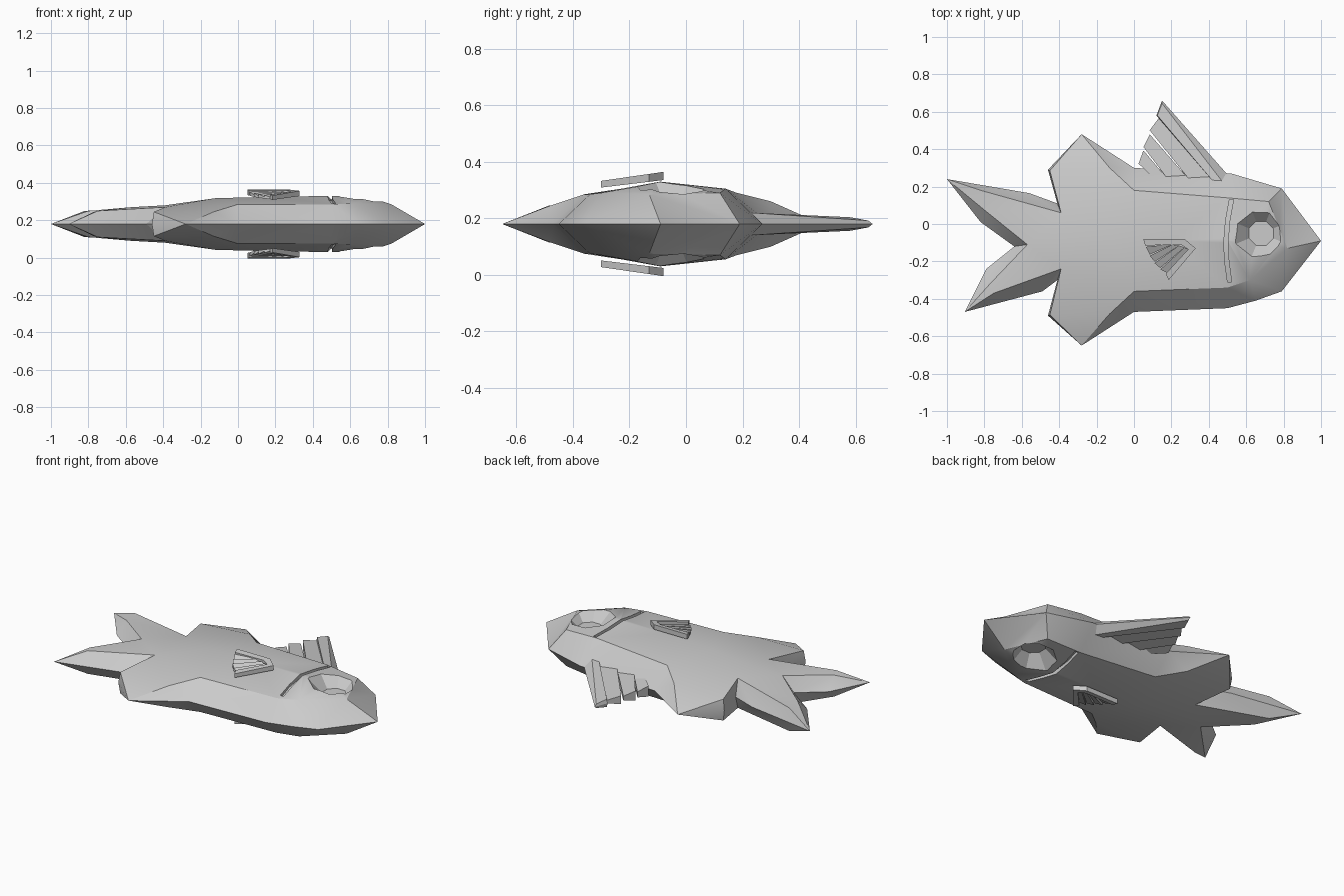
import bpy, bmesh, math
from mathutils import Vector, Matrix
from mathutils.geometry import delaunay_2d_cdt

if "Cube" in bpy.data.objects:
    bpy.data.objects.remove(bpy.data.objects["Cube"])

MID = 0.18  # height of the symmetry plane

grey = bpy.data.materials.new("plain_grey")
grey.use_nodes = True
grey.diffuse_color = (0.6, 0.6, 0.6, 1)
grey.node_tree.nodes["Principled BSDF"].inputs["Base Color"].default_value = grey.diffuse_color


def add_object(name, bm, merge=False):
    """Turn a half mesh into an object mirrored through the middle plane."""
    mesh = bpy.data.meshes.new(name)
    bm.to_mesh(mesh)
    bm.free()
    mesh.materials.append(grey)
    obj = bpy.data.objects.new(name, mesh)
    obj.location.z = MID
    bpy.context.collection.objects.link(obj)
    mirror = obj.modifiers.new("mirror", "MIRROR")
    mirror.use_axis = (False, False, True)
    mirror.use_mirror_merge = merge
    return obj


def slab(bm, bottom, top):
    """Closed solid between two matching loops of points."""
    lo = [bm.verts.new(p) for p in bottom]
    hi = [bm.verts.new(p) for p in top]
    bm.faces.new(lo[::-1])
    bm.faces.new(hi)
    n = len(lo)
    for i in range(n):
        j = (i + 1) % n
        bm.faces.new((lo[i], lo[j], hi[j], hi[i]))
    bmesh.ops.recalc_face_normals(bm, faces=bm.faces)


# Body: flat outline, raised ridge lines, and a spine of high points
nose, tail_a, tail_b = (1, -.09, 0), (-1, .24, 0), (-.905, -.47, 0)
fin_a, fin_b = (-.28, .48, 0), (-.28, -.65, 0)
rim = [nose, (.79, .19, 0), (.52, .27, 0), (0, .3, 0), fin_a, (-.46, .29, 0),
       (-.41, .11, 0), (-.56, .165, 0), tail_a, (-.82, .01, 0), (-.64, -.12, 0),
       (-.79, -.24, 0), tail_b, (-.49, -.36, 0), (-.41, -.3, 0), (-.46, -.49, 0),
       fin_b, (0, -.47, 0), (.5, -.45, 0), (.65, -.41, 0), (.79, -.36, 0)]
ridge = [nose, (.82, -.13, .105), (.62, -.3, .11), (.5, -.34, .105), (0, -.36, .105),
         (-.13, -.48, .065), fin_b, (-.45, -.485, .065), (-.39, -.24, .09),
         (-.75, -.37, .07), tail_b, (-.77, -.32, .065), (-.57, -.11, .09),
         (-.8, .075, .07), tail_a, (-.82, .18, .07), (-.39, .06, .09),
         (-.45, .285, .065), fin_a, (-.13, .3, .08), (0, .18, .11),
         (.5, .14, .125), (.72, .12, .11)]
spine = [(-.39, -.09, .1), (-.12, -.08, .138), (.2, -.09, .146), (.5, -.09, .15), (.7, -.1, .145)]

points = list(dict.fromkeys(rim + ridge + spine))
edges = [(points.index(p), points.index(q)) for p, q in zip(rim, rim[1:] + rim[:1])]
edges += [(points.index(p), points.index(q)) for p, q in zip(ridge, ridge[1:])]
flat, _, tris, origin, _, _ = delaunay_2d_cdt([Vector(p[:2]) for p in points], edges, [], 1, 1e-5)
bm = bmesh.new()
verts = [bm.verts.new((v.x, v.y, points[o[0]][2] if o else 0)) for v, o in zip(flat, origin)]
for t in tris:
    bm.faces.new([verts[i] for i in t])
body = add_object("fish_body", bm, True)

# Eye sockets: eight-sided tapered cutter
bm = bmesh.new()
bmesh.ops.create_cone(bm, cap_ends=True, segments=8, radius1=.07, radius2=.2, depth=.13,
                      matrix=Matrix.Translation((.68, -.05, .135)) @ Matrix.Rotation(math.pi / 8, 4, "Z"))
eye_cutter = add_object("eye_cutter", bm)

# Gill slits: thin bent cutter following the surface
bm = bmesh.new()
path = [(.52, .13, .105), (.5, .02, .12), (.49, -.1, .125), (.495, -.2, .115), (.51, -.31, .09)]
slit = [(x - .01, y, h) for x, y, h in path] + [(x + .012, y, h) for x, y, h in path[::-1]]
slab(bm, slit, [(x, y, .25) for x, y, h in slit])
bmesh.ops.triangulate(bm, faces=bm.faces)
gill_cutter = add_object("gill_cutter", bm)

bpy.context.view_layer.objects.active = body
body.select_set(True)
for cutter in (eye_cutter, gill_cutter):
    cutter.hide_render = True
    cut = body.modifiers.new("cut", "BOOLEAN")
    cut.operation, cut.object, cut.solver = "DIFFERENCE", cutter, "EXACT"
for name in [m.name for m in body.modifiers]:
    bpy.ops.object.modifier_apply(modifier=name)
for cutter in (eye_cutter, gill_cutter):
    bpy.data.objects.remove(cutter)
bpy.ops.object.shade_smooth_by_angle(angle=math.radians(24))


def ray_panels(bm, roots, ends, low, high, step):
    """Overlapping ray panels, each thinner toward the rear."""
    for i in range(len(roots) - 1):
        a, b = Vector(roots[i]), Vector(ends[i])
        c, d = Vector(ends[i + 1]), Vector(roots[i + 1])
        b = b.lerp(a, .04)
        c = c.lerp(b, .15)
        loop = (a, b, c, d)
        slab(bm, [(p.x, p.y, low(p.y)) for p in loop],
             [(p.x, p.y, high(p.y) - s) for p, s in zip(loop, (step, step, 0, 0))])


# Dorsal fin: leading bar with a sharp tip, then ray panels
bm = bmesh.new()
bar = [(.53, .23), (.15, .66), (.12, .58), (.43, .22)]
slab(bm, [(x, y, 0) for x, y in bar],
     [(x, y, h) for (x, y), h in zip([(.47, .23), (.15, .645), (.125, .58), (.43, .22)],
                                     (.04, .012, .024, .04))])
ray_panels(bm, [(.43, .22), (.31, .22), (.18, .24), (.09, .26)],
           [(.12, .58), (.075, .49), (.045, .4), (.02, .31)],
           lambda y: 0, lambda y: .045 - .04 * y, .012)
add_object("dorsal_fin", bm)

# Side fins: tilted frame bars with a fan of rays, one on each face
bm = bmesh.new()
low = lambda y: .165 + .12 * y
high = lambda y: .196 + .145 * y
bars = ([(.05, -.08), (.27, -.08), (.33, -.13), (.29, -.135), (.25, -.11), (.06, -.115)],
        [(.33, -.13), (.185, -.3), (.17, -.265), (.29, -.135)])
for bar in bars:
    slab(bm, [(x, y, low(y)) for x, y in bar], [(x, y, high(y)) for x, y in bar])
ray_panels(bm, [(.29, -.135), (.27, -.125), (.24, -.115), (.2, -.112), (.16, -.112)],
           [(.17, -.265), (.135, -.24), (.105, -.205), (.08, -.165), (.06, -.115)],
           low, lambda y: high(y) - .006, .01)
add_object("side_fins", bm)
